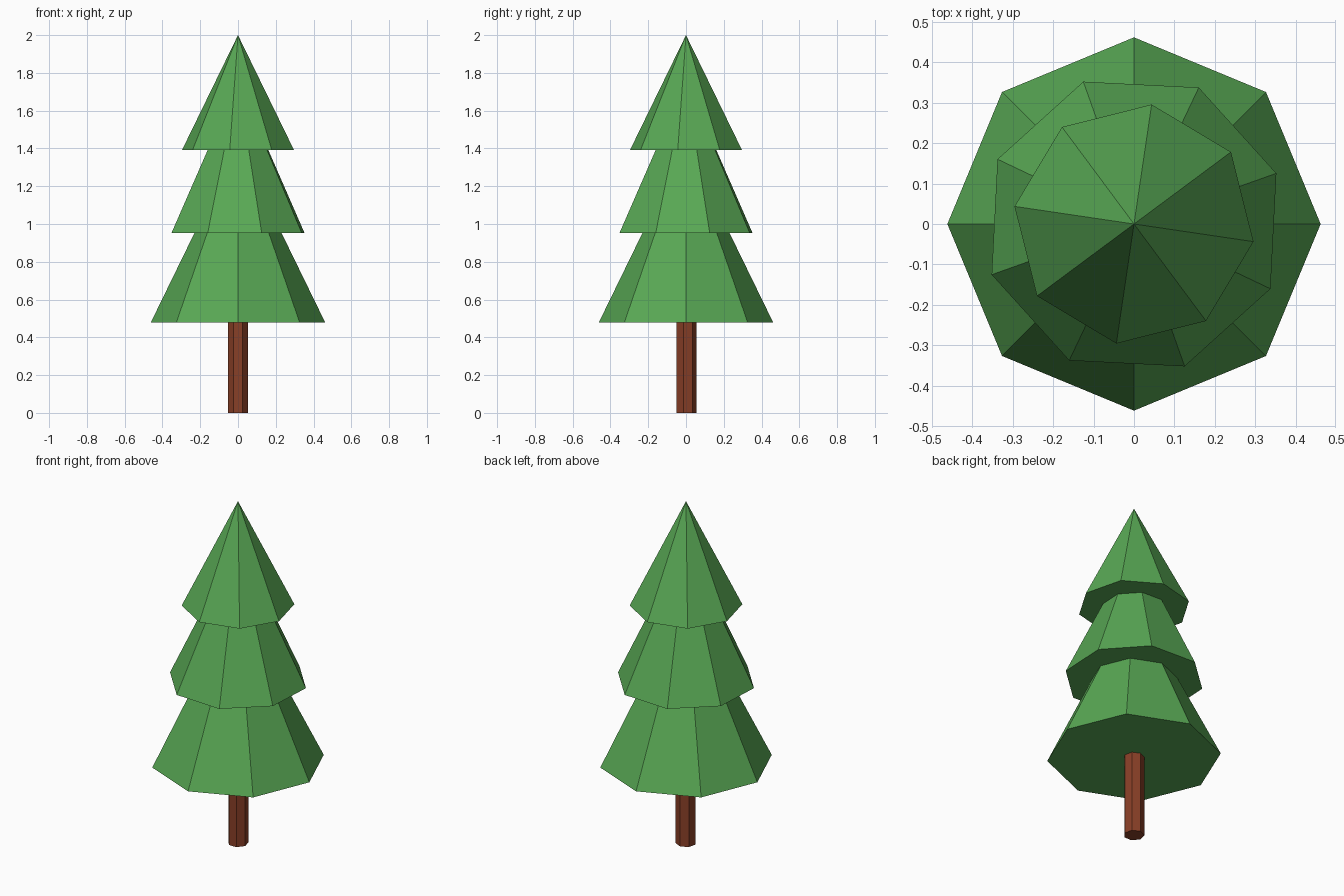
import bpy
import math

if "Cube" in bpy.data.objects:
    bpy.data.objects.remove(bpy.data.objects["Cube"])


def material(name, colour):
    m = bpy.data.materials.new(name)
    m.diffuse_color = (*colour, 1.0)
    m.use_nodes = True
    m.node_tree.nodes["Principled BSDF"].inputs["Base Color"].default_value = m.diffuse_color
    return m


LEAF = material("leaf green", (0.098, 0.39, 0.089))
BARK = material("bark brown", (0.25, 0.05, 0.02))


def frustum(name, sides, r_bottom, r_top, z0, z1, turn, mat):
    # Flat-faced cone section standing between two heights
    bpy.ops.mesh.primitive_cone_add(
        vertices=sides, radius1=r_bottom, radius2=r_top, depth=z1 - z0,
        location=(0, 0, (z0 + z1) / 2), rotation=(0, 0, math.radians(turn)))
    obj = bpy.context.object
    obj.name = name
    obj.data.materials.append(mat)
    return obj


# Seven-sided trunk, its top tucked into the lowest tier
frustum("trunk", 7, 0.055, 0.055, 0.0, 0.50, 0, BARK)

# Three eight-sided foliage tiers, each twisted a little further
frustum("lower_foliage", 8, 0.462, 0.222, 0.478, 0.97, 0, LEAF)
frustum("middle_foliage", 8, 0.374, 0.162, 0.952, 1.41, 19.6, LEAF)
frustum("top_foliage", 8, 0.299, 0.0, 1.393, 2.0, 36.6, LEAF)
